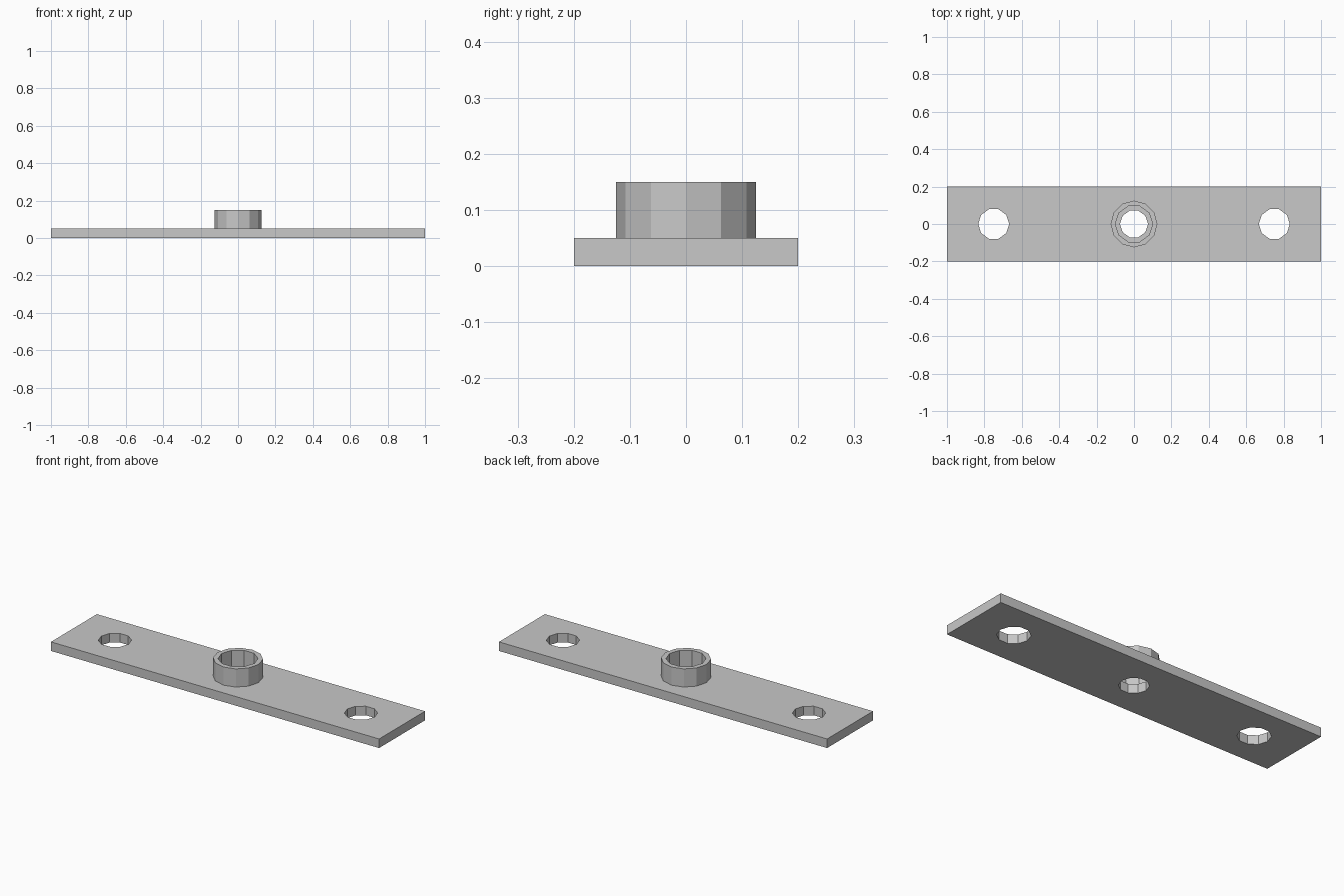
import bpy
import bmesh
from math import cos, sin, tau

cube = bpy.data.objects.get("Cube")
if cube:
    bpy.data.objects.remove(cube, do_unlink=True)

# Single plain grey finish
grey = bpy.data.materials.new("plain grey")
grey.use_nodes = True
colour = (0.58, 0.58, 0.58, 1)
grey.diffuse_color = colour
grey.node_tree.nodes["Principled BSDF"].inputs["Base Color"].default_value = colour

PLATE_TOP = 0.05
COLLAR_TOP = 0.15


def ring(radius, sides, x=0):
    return [(x + radius * cos(tau * i / sides), radius * sin(tau * i / sides))
            for i in range(sides)]


def extruded(name, outlines, bottom, top):
    """Fill the first outline, leave the others as holes, and give it height."""
    bm = bmesh.new()
    edges = []
    for outline in outlines:
        verts = [bm.verts.new((x, y, bottom)) for x, y in outline]
        edges += [bm.edges.new((v, verts[i - 1])) for i, v in enumerate(verts)]
    bmesh.ops.triangle_fill(bm, edges=edges, use_beauty=True)
    solid = bmesh.ops.extrude_face_region(bm, geom=bm.faces[:], use_keep_orig=True)
    lifted = [g for g in solid["geom"] if isinstance(g, bmesh.types.BMVert)]
    bmesh.ops.translate(bm, verts=lifted, vec=(0, 0, top - bottom))
    bmesh.ops.recalc_face_normals(bm, faces=bm.faces[:])
    mesh = bpy.data.meshes.new(name)
    bm.to_mesh(mesh)
    bm.free()
    mesh.materials.append(grey)
    obj = bpy.data.objects.new(name, mesh)
    bpy.context.collection.objects.link(obj)
    return obj


# Flat bar with two mounting holes and a smaller centre bore
bar = [(-1, -0.2), (1, -0.2), (1, 0.2), (-1, 0.2)]
mounting_holes = [ring(0.083, 10, x) for x in (-0.75, 0.75)]
extruded("mounting_plate", [bar, ring(0.075, 10)] + mounting_holes, 0, PLATE_TOP)

# Upright collar around the centre bore, leaving a small inner ledge
extruded("collar", [ring(0.125, 12), ring(0.1, 10)], PLATE_TOP, COLLAR_TOP)
